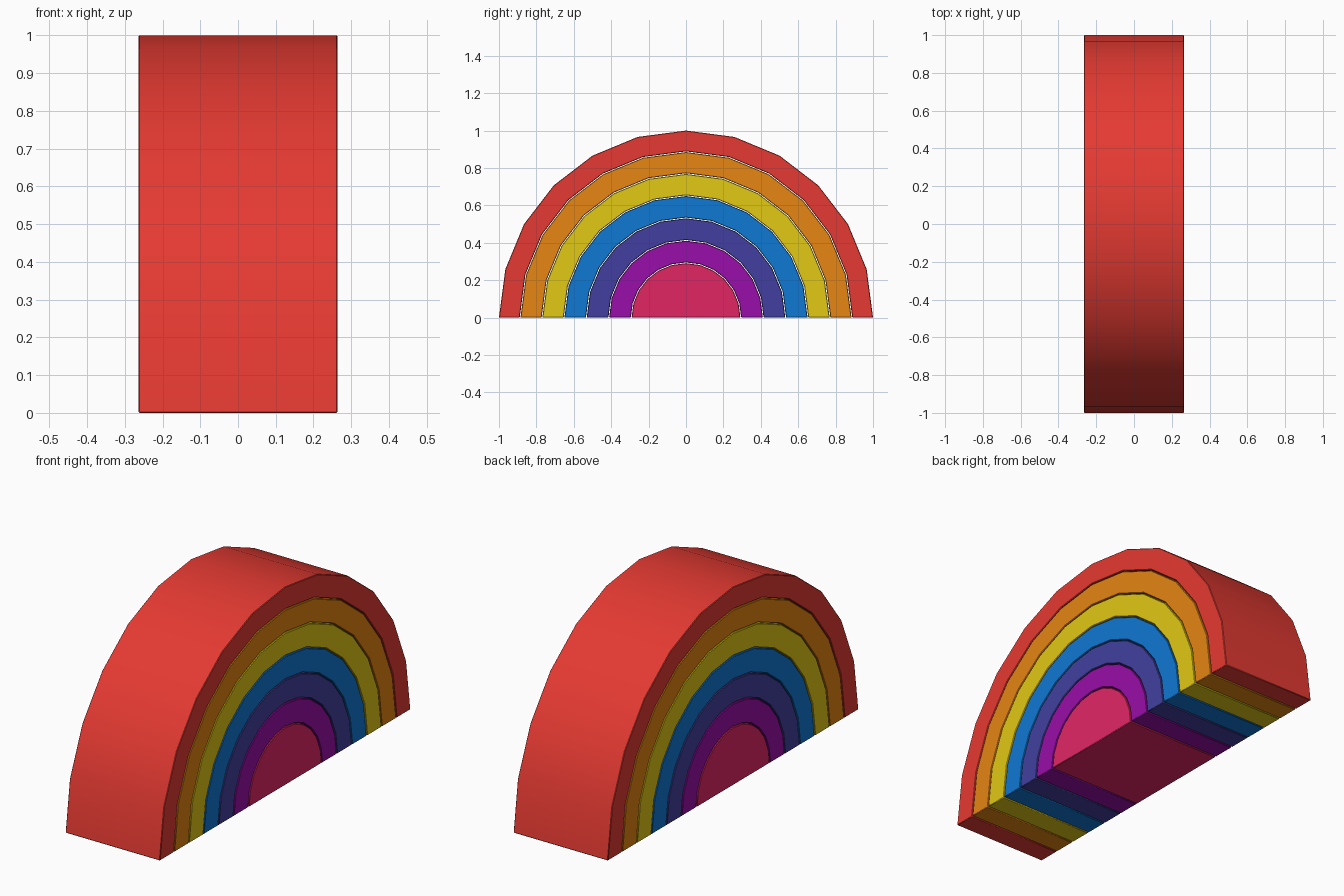
import bpy, bmesh, math

if "Cube" in bpy.data.objects:
    bpy.data.objects.remove(bpy.data.objects["Cube"])

HALF_W = 0.264   # half thickness along x
SEGS = 12        # sides per half circle
GAP = 0.004      # hairline gap between nested arches


def linear(c):
    c /= 255
    return c / 12.92 if c <= 0.04045 else ((c + 0.055) / 1.055) ** 2.4


def arc(radius):
    return [(radius * math.cos(math.pi * i / SEGS), radius * math.sin(math.pi * i / SEGS))
            for i in range(SEGS + 1)]


def half_round(name, outer, inner, rgb):
    """Half ring (or half disc when inner is 0) extruded along x."""
    bm = bmesh.new()
    out = [bm.verts.new((-HALF_W, y, z)) for y, z in arc(outer)]
    if inner:
        inn = [bm.verts.new((-HALF_W, y, z)) for y, z in arc(inner)]
        for i in range(SEGS):
            bm.faces.new((out[i], out[i + 1], inn[i + 1], inn[i]))
    else:
        bm.faces.new(out)
    ext = bmesh.ops.extrude_face_region(bm, geom=bm.faces[:])
    moved = [g for g in ext["geom"] if isinstance(g, bmesh.types.BMVert)]
    bmesh.ops.translate(bm, vec=(2 * HALF_W, 0, 0), verts=moved)
    # extrude_face_region keeps the start cap only when needed; make sure it is closed
    bmesh.ops.holes_fill(bm, edges=[e for e in bm.edges if e.is_boundary])
    bmesh.ops.recalc_face_normals(bm, faces=bm.faces[:])
    mesh = bpy.data.meshes.new(name)
    bm.to_mesh(mesh)
    bm.free()
    ob = bpy.data.objects.new(name, mesh)
    bpy.context.collection.objects.link(ob)
    mat = bpy.data.materials.new(name.split("_")[0])
    mat.diffuse_color = (*[linear(c) for c in rgb], 1)
    mat.use_nodes = True
    mat.node_tree.nodes["Principled BSDF"].inputs["Base Color"].default_value = mat.diffuse_color
    mesh.materials.append(mat)
    # tiny softened rim
    bev = ob.modifiers.new("soft_edge", "BEVEL")
    bev.width = 0.003
    bev.segments = 1
    bev.limit_method = "ANGLE"
    bev.angle_limit = math.radians(40)
    # smooth curved faces, crisp rims
    bpy.ops.object.select_all(action="DESELECT")
    ob.select_set(True)
    bpy.context.view_layer.objects.active = ob
    bpy.ops.object.shade_smooth_by_angle(angle=math.radians(30))


# Nested arches from the outside in, then the solid core
bands = [
    ("red_arch", 1.0, (229, 58, 50)),
    ("orange_arch", 0.885, (230, 134, 18)),
    ("yellow_arch", 0.768, (226, 200, 20)),
    ("blue_arch", 0.650, (16, 120, 212)),
    ("indigo_arch", 0.531, (66, 64, 160)),
    ("purple_arch", 0.411, (152, 14, 168)),
    ("pink_core", 0.291, (226, 38, 100)),
]
for i, (name, outer, rgb) in enumerate(bands):
    inner = bands[i + 1][1] + GAP if i + 1 < len(bands) else 0
    half_round(name, outer, inner, rgb)
